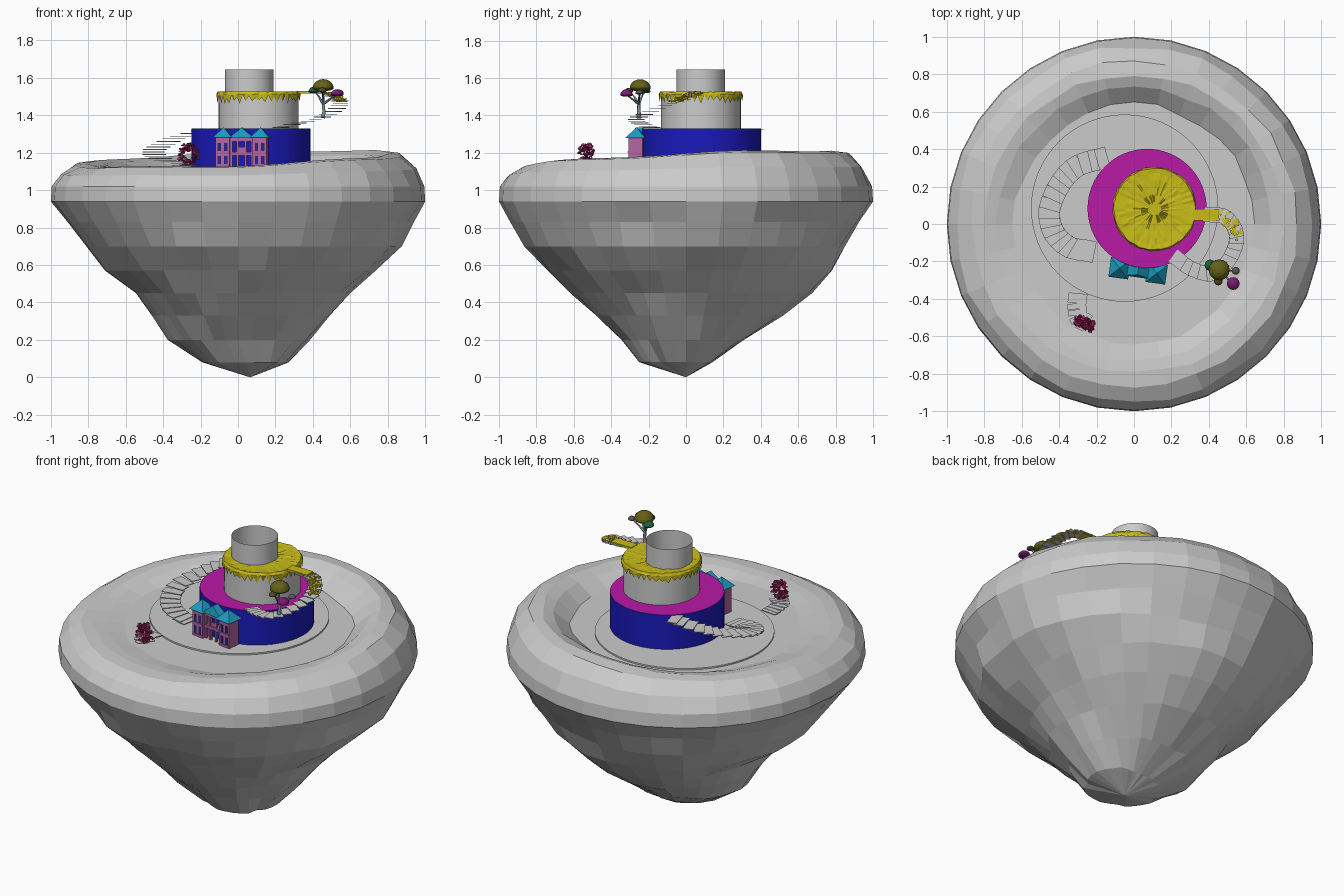
import bpy, bmesh, math, random
from math import sin, cos, pi, radians
from mathutils import Vector, Matrix

if "Cube" in bpy.data.objects:
    bpy.data.objects.remove(bpy.data.objects["Cube"])

random.seed(4)
BLUE, MAGENTA, YELLOW = (.01, .01, .5), (.48, .01, .38), (.58, .5, .01)
CYAN, PINK, WINE = (.01, .33, .52), (.45, .13, .36), (.4, .02, .16)
BASE = 1.11


def finish(name, bm, color=None, smooth=False, normals=True):
    if normals:
        bmesh.ops.recalc_face_normals(bm, faces=bm.faces)
    me = bpy.data.meshes.new(name)
    bm.to_mesh(me)
    bm.free()
    for p in me.polygons:
        p.use_smooth = smooth
    ob = bpy.data.objects.new(name, me)
    bpy.context.collection.objects.link(ob)
    if color:
        m = bpy.data.materials.new(name + "_colour")
        m.diffuse_color = (*color, 1)
        m.use_nodes = True
        m.node_tree.nodes["Principled BSDF"].inputs["Base Color"].default_value = m.diffuse_color
        me.materials.append(m)
    return ob


def box(bm, loc, size, rot=0):
    bmesh.ops.create_cube(bm, size=1, matrix=Matrix.Translation(loc) @ Matrix.Rotation(rot, 4, 'Z')
                          @ Matrix.Diagonal((*size, 1)))


def tube(name, x, y, r, z0, z1, color=None):
    bm = bmesh.new()
    bmesh.ops.create_cone(bm, cap_ends=False, segments=64, radius1=r, radius2=r, depth=z1 - z0,
                          matrix=Matrix.Translation((x, y, (z0 + z1) / 2)))
    finish(name, bm, color, True)


def loft(bm, rings):
    for a, b in zip(rings, rings[1:]):
        n = len(a)
        for i in range(n):
            bm.faces.new((a[i], a[(i + 1) % n], b[(i + 1) % n], b[i]))


def sample(pts, t):
    # smooth curve through the given points
    n = len(pts) - 1
    i = min(int(t * n), n - 1)
    u = t * n - i
    p = [Vector(pts[max(0, min(n, i + k))]) for k in (-1, 0, 1, 2)]
    return 0.5 * (2 * p[1] + (p[2] - p[0]) * u + (2 * p[0] - 5 * p[1] + 4 * p[2] - p[3]) * u ** 2
                  + (3 * p[1] - p[0] - 3 * p[2] + p[3]) * u ** 3)


def stairs(name, pts, n, size, color=None, t0=0, t1=1):
    bm = bmesh.new()
    for k in range(n):
        t = t0 + (t1 - t0) * k / (n - 1)
        d = sample(pts, min(1, t + .01)) - sample(pts, max(0, t - .01))
        box(bm, sample(pts, t), size, math.atan2(d.y, d.x))
    return finish(name, bm, color)


# Floating rock: radius per level towards left, right, front, back
levels = [(.08, .19, .27, .25, .13), (.2, .375, .385, .345, .31), (.33, .46, .49, .48, .52),
          (.45, .545, .6, .62, .675), (.57, .71, .735, .74, .78), (.7, .81, .875, .865, .85),
          (.83, .91, .94, .94, .925), (.94, 1, 1, 1, 1), (1.02, .995, .995, .995, .995)]
SEG = 32
bm = bmesh.new()
rings = []
for z, l, r, f, b in levels:
    ring = []
    for i in range(SEG):
        a = 2 * pi * i / SEG
        c, s = cos(a), sin(a)
        rad = (r if c > 0 else l) * c * c + (b if s > 0 else f) * s * s
        j = random.uniform(-.02, .012) if z < .9 and i % 8 else 0
        ox = .065 * max(0, .2 - z) / .2
        ring.append(bm.verts.new(((rad + j) * c + ox * s * s, (rad + j) * s, z)))
    rings.append(ring)
for rad, k, flat in ((.95, .55, 0), (.87, .95, 0), (.8, 1, 0), (.73, .75, 0), (.64, 0, 1)):
    ring = []
    for i in range(SEG):
        a = 2 * pi * i / SEG
        h = 1.168 + .045 * cos(a - radians(50)) + .006 * sin(5 * a)
        low = 1.02 if rad > .8 else BASE
        z = BASE if flat else low + (h - low) * k
        q = rad + random.uniform(-.012, .012)
        ring.append(bm.verts.new((q * cos(a), q * sin(a), z)))
    rings.append(ring)
loft(bm, rings)
bm.faces.new(rings[-1])
tip = bm.verts.new((.065, 0, 0))
for i in range(SEG):
    bm.faces.new((tip, rings[0][(i + 1) % SEG], rings[0][i]))
finish("floating_rock", bm)

# Low round plaza
bm = bmesh.new()
bmesh.ops.create_cone(bm, cap_ends=True, segments=64, radius1=.5, radius2=.5, depth=.016,
                      matrix=Matrix.Translation((-.05, .085, BASE + .001)))
finish("plaza_disc", bm)

# Three stacked tiers
tube("lower_tier_wall", .07, .083, .318, BASE, 1.33, BLUE)
bm = bmesh.new()
bmesh.ops.create_circle(bm, cap_ends=True, segments=64, radius=.318,
                        matrix=Matrix.Translation((.07, .083, 1.33)))
finish("lower_tier_terrace", bm, MAGENTA)
tube("middle_tier_wall", .11, .08, .213, 1.33, 1.515)
tube("upper_tier_wall", .06, .078, .13, 1.51, 1.645)

# Grass cap with a ragged hanging edge
bm = bmesh.new()
N = 80
grass = []
for rad, z, jit in ((.222, 1.485, .013), (.224, 1.512, .003), (.217, 1.526, .003), (.19, 1.524, .004),
                    (.155, 1.523, .004), (.115, 1.522, .004), (.075, 1.522, .004), (.035, 1.522, .004)):
    ring = []
    for i in range(N):
        a = 2 * pi * i / N
        tooth = .014 * (1 if i % 2 else -1) if z < 1.5 else 0
        q = rad + random.uniform(-.003, .003)
        ring.append(bm.verts.new((.11 + q * cos(a), .08 + q * sin(a),
                                  z + tooth + random.uniform(-jit, jit) * .8)))
    grass.append(ring)
loft(bm, grass)
bm.faces.new(grass[-1])
finish("grass_cap", bm, YELLOW)

# Curved stairs
left = [(-.17, .35, 1.325), (-.3, .31, 1.29), (-.39, .22, 1.25), (-.45, .08, 1.21),
        (-.43, -.04, 1.175), (-.35, -.12, 1.15), (-.24, -.145, 1.13)]
stairs("left_stairs", left, 18, (.06, .115, .004))
right = [(.23, -.185, 1.335), (.31, -.24, 1.355), (.42, -.265, 1.38), (.5, -.2, 1.415),
         (.545, -.1, 1.455), (.535, -.02, 1.485), (.48, .04, 1.512), (.4, .05, 1.52)]
stairs("right_stairs", right, 19, (.055, .08, .004))
gate_path = [(-.3, -.385, 1.123), (-.305, -.44, 1.128), (-.295, -.5, 1.133), (-.26, -.525, 1.138)]
stairs("gate_steps", gate_path, 7, (.03, .1, .004))

# Grass on the bridge and scattered over the top steps
bm = bmesh.new()
box(bm, (.385, .05, 1.522), (.14, .06, .014))
for k in range(60):
    t = random.uniform(.62, .97)
    p = sample(right, t)
    s = random.uniform(.008, .022)
    box(bm, p + Vector((random.uniform(-.025, .025), random.uniform(-.03, .03), .005)),
        (s, s, .009), random.uniform(0, 3))
finish("bridge_grass", bm, YELLOW)

# Gatehouse: two towers and an open colonnade
frame = Matrix.Translation((.022, -.25, BASE)) @ Matrix.Rotation(radians(-8), 4, 'Z')
walls, roofs, panes = bmesh.new(), bmesh.new(), bmesh.new()
for s in (-1, 1):
    box(walls, (s * .1, 0, .085), (.076, .076, .17))
    bmesh.ops.create_cone(roofs, cap_ends=True, segments=4, radius1=.075, radius2=0, depth=.056,
                          matrix=Matrix.Translation((s * .1, 0, .198)) @ Matrix.Rotation(pi / 4, 4, 'Z'))
    for z in (.05, .12):
        for dx in (-.017, .017):
            box(panes, (s * .1 + dx, -.038, z), (.018, .004, .042))
        box(walls, (s * .1, -.038, z - .027), (.072, .01, .006))
    for x in (.022, .056):
        box(walls, (s * x, -.015, .08), (.012, .014, .16))
for z, h in ((.085, .018), (.16, .02)):
    box(walls, (0, 0, z), (.13, .05, h))
box(walls, (0, -.016, .105), (.05, .006, .03))
ends = [[roofs.verts.new(p) for p in ((-.07, y, .168), (.07, y, .168), (0, y * .6, .224))]
        for y in (-.035, .035)]
loft(roofs, ends)
for e in ends:
    roofs.faces.new(e)
for nm, b, c in (("gatehouse_walls", walls, PINK), ("gatehouse_roofs", roofs, CYAN),
                 ("gatehouse_windows", panes, (.02, .02, .25))):
    finish(nm, b, c).matrix_world = frame

# Flower ring gate made of overlapping petals
gate = Matrix.Translation((-.265, -.53, 1.193)) @ Matrix.Rotation(radians(-25), 4, 'Z')
for nm, col, count, mean in (("flower_gate", WINE, 130, .044), ("flower_gate_blooms", (.5, .01, .03), 25, .03)):
    bm = bmesh.new()
    for k in range(count):
        a = random.uniform(0, 2 * pi)
        q = mean + random.uniform(-.013, .013)
        loc = Vector((q * cos(a), random.uniform(-.028, .028), q * sin(a)))
        turn = Matrix.Rotation(random.uniform(0, 6), 4, 'Z') @ Matrix.Rotation(random.uniform(0, 6), 4, 'X')
        s = random.uniform(.009, .014)
        bmesh.ops.create_icosphere(bm, subdivisions=1, radius=s,
                                   matrix=Matrix.Translation(loc) @ turn @ Matrix.Diagonal((1, .7, .25, 1)))
    finish(nm, bm, col).matrix_world = gate

# Tree: curved trunk and branches carrying domed crowns
crowns = [("olive", .455, -.245, 1.545, .056, (.13, .12, .01)), ("green", .407, -.22, 1.527, .03, (.01, .13, .05)),
          ("purple", .53, -.318, 1.51, .034, (.2, .01, .18)), ("grey", .543, -.25, 1.518, .021, (.1, .1, .08)),
          ("dark", .45, -.305, 1.528, .023, (.08, .07, .01))]
for nm, x, y, z, r, col in crowns:
    bm = bmesh.new()
    bmesh.ops.create_uvsphere(bm, u_segments=16, v_segments=10, radius=r)
    for v in bm.verts:
        v.co.z *= .85 if v.co.z > 0 else .3
        v.co += Vector((x, y, z))
    finish("tree_crown_" + nm, bm, col)
cu = bpy.data.curves.new("tree_trunk", 'CURVE')
cu.dimensions = '3D'
cu.bevel_depth = .012
cu.bevel_resolution = 1
cu.use_fill_caps = True
fork = (.455, -.252, 1.46)
for path in [[(.453, -.252, 1.385, 1.1), (.459, -.252, 1.42, .8), (*fork, .7)]] + [
        [(*fork, .65), (fork[0] * .5 + x * .5, fork[1] * .5 + y * .5, z - .025, .4), (x, y, z, .25)]
        for _, x, y, z, _, _ in crowns]:
    sp = cu.splines.new('POLY')
    sp.points.add(len(path) - 1)
    for p, (x, y, z, rad) in zip(sp.points, path):
        p.co, p.radius = (x, y, z, 1), rad
trunk = bpy.data.objects.new("tree_trunk", cu)
bpy.context.collection.objects.link(trunk)
m = bpy.data.materials.new("bark_colour")
m.diffuse_color = (.2, .27, .32, 1)
m.use_nodes = True
m.node_tree.nodes["Principled BSDF"].inputs["Base Color"].default_value = m.diffuse_color
cu.materials.append(m)
